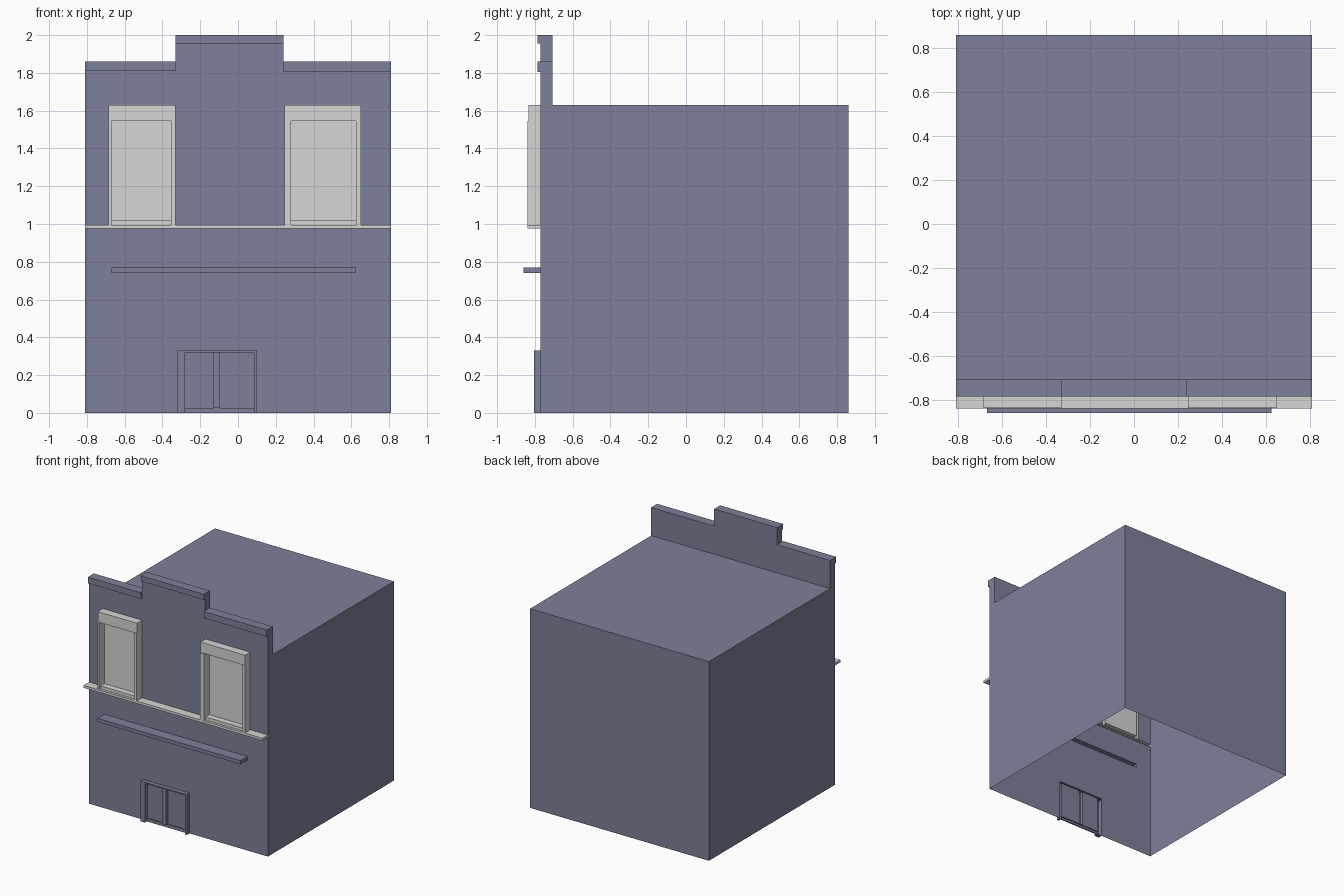
import bpy, bmesh

if "Cube" in bpy.data.objects:
    bpy.data.objects.remove(bpy.data.objects["Cube"])

F, B, W, H = -0.77, 0.86, 0.81, 1.63      # wall front, back, half width, roof height


def material(name, rgb):
    m = bpy.data.materials.new(name)
    m.diffuse_color = (*rgb, 1)
    m.use_nodes = True
    m.node_tree.nodes["Principled BSDF"].inputs["Base Color"].default_value = m.diffuse_color
    return m


BLUE = material("slate_blue", (0.205, 0.22, 0.32))
GREY = material("light_grey", (0.67, 0.67, 0.665))


def finish(bm, name, mat):
    me = bpy.data.meshes.new(name)
    bmesh.ops.remove_doubles(bm, verts=bm.verts, dist=1e-5)
    bm.to_mesh(me)
    bm.free()
    me.materials.append(mat)
    ob = bpy.data.objects.new(name, me)
    bpy.context.collection.objects.link(ob)
    return ob


def quad(bm, *pts):
    return bm.faces.new([bm.verts.new(p) for p in pts])


def add_box(bm, x0, x1, y0, y1, z0, z1, skip=()):
    """Box with outward faces; skip names the sides left open."""
    c = {k: ((x0, x1)[k[0]], (y0, y1)[k[1]], (z0, z1)[k[2]])
         for k in [(i, j, l) for i in (0, 1) for j in (0, 1) for l in (0, 1)]}
    sides = {"front": "000 100 101 001", "back": "110 010 011 111",
             "left": "010 000 001 011", "right": "100 110 111 101",
             "top": "001 101 111 011", "bottom": "010 110 100 000"}
    for side, keys in sides.items():
        if side not in skip:
            quad(bm, *[c[tuple(int(d) for d in k)] for k in keys.split()])


def boxes(name, mat, specs, skip=()):
    bm = bmesh.new()
    for s in specs:
        add_box(bm, *s, skip=skip)
    return finish(bm, name, mat)


# openings in the front wall: x0, x1, z0, z1
WINDOWS = {"left": (-0.685, -0.33, -0.67, -0.355),
           "right": (0.245, 0.65, 0.28, 0.625)}
DOOR = (-0.32, 0.10, 0.0, 0.33)
CANOPY = (-0.67, 0.625, 0.74, 0.77)
SILL = (-W, W, 0.975, 0.995)
holes = [DOOR, CANOPY, SILL] + [(w[0], w[1], 0.995, H) for w in WINDOWS.values()]

# hollow building shell, open underneath, with a pierced front wall
bm = bmesh.new()
add_box(bm, -W, W, F, B, 0, H, skip=("front", "bottom"))
xs = sorted({-W, W} | {v for h in holes for v in h[:2]})
zs = sorted({0.0, H} | {v for h in holes for v in h[2:]})
for a, b in zip(xs, xs[1:]):
    for c, d in zip(zs, zs[1:]):
        mx, mz = (a + b) / 2, (c + d) / 2
        if not any(h[0] < mx < h[1] and h[2] < mz < h[3] for h in holes):
            quad(bm, (a, F, c), (b, F, c), (b, F, d), (a, F, d))
finish(bm, "building_shell", BLUE)

# stepped parapet and its projecting caps
steps = [(-W, -0.33, 1.81, 1.86), (-0.33, 0.24, 1.955, 2.0), (0.24, W, 1.805, 1.86)]
boxes("parapet", BLUE, [(a, b, F, -0.707, H, c) for a, b, c, d in steps], skip=("bottom",))
boxes("parapet_caps", BLUE, [(a, b, -0.785, -0.707, c, d) for a, b, c, d in steps])

# canopy ledge and full-width sill band
boxes("canopy_ledge", BLUE, [(CANOPY[0], CANOPY[1], -0.86, F, CANOPY[2], CANOPY[3])], skip=("back",))
boxes("sill_band", GREY, [(-W, W, -0.84, F, SILL[2], SILL[3])], skip=("back",))

# windows: jambs, header, bottom rail, recessed pane
for side, (x0, x1, p0, p1) in WINDOWS.items():
    boxes(side + "_window_frame", GREY, [
        (x0, p0, -0.84, F, 0.995, 1.545),
        (p1, x1, -0.84, F, 0.995, 1.545),
        (x0, x1, -0.835, F, 1.545, H),
        (p0, p1, -0.82, F, 0.995, 1.02)], skip=("back",))
    bm = bmesh.new()
    quad(bm, (p0, F, 1.02), (p1, F, 1.02), (p1, F, 1.545), (p0, F, 1.545))
    finish(bm, side + "_window_pane", GREY)

# double door: frame, mullion, recessed panels and threshold
boxes("door_frame", BLUE, [
    (-0.32, -0.28, -0.805, F, 0, 0.32),
    (0.085, 0.10, -0.805, F, 0, 0.32),
    (-0.32, 0.10, -0.805, F, 0.32, 0.33),
    (-0.13, -0.095, -0.795, F, 0.025, 0.32)], skip=("back",))
bm = bmesh.new()
for a, b in ((-0.28, -0.13), (-0.095, 0.085)):
    quad(bm, (a, F, 0.025), (b, F, 0.025), (b, F, 0.32), (a, F, 0.32))
finish(bm, "door_panels", BLUE)
boxes("door_threshold", BLUE, [(-0.28, 0.085, -0.78, F, 0, 0.025)], skip=("back",))
